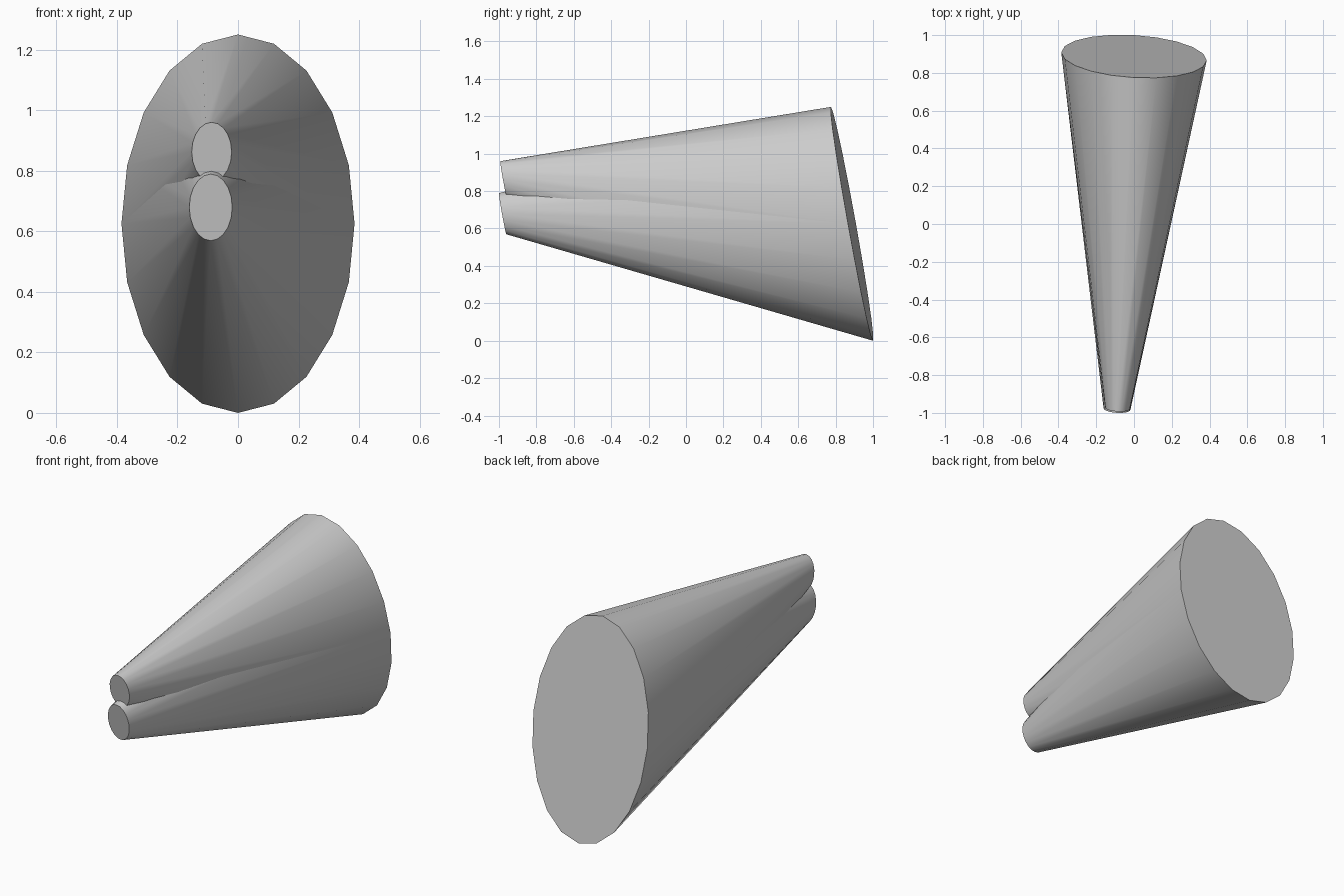
import bpy, bmesh, math

if "Cube" in bpy.data.objects:
    bpy.data.objects.remove(bpy.data.objects["Cube"])

SIDES = 20


def ring(bm, center, rx, rz, slope_x, slope_z):
    """Ellipse facing along y, lying in a slightly tilted plane."""
    cx, cy, cz = center
    verts = []
    for i in range(SIDES):
        a = 2 * math.pi * i / SIDES
        dx, dz = rx * math.sin(a), rz * math.cos(a)
        verts.append(bm.verts.new((cx + dx, cy + slope_x * dx + slope_z * dz, cz + dz)))
    return verts


def tapered_cone(name, tip, tip_rx, tip_rz, cap_back):
    bm = bmesh.new()
    front = ring(bm, tip, tip_rx, tip_rz, -0.055, -0.18)
    back = ring(bm, (0, 0.8875, 0.625), 0.385, 0.625, -0.055, -0.18)
    for i in range(SIDES):
        j = (i + 1) % SIDES
        bm.faces.new((front[i], front[j], back[j], back[i]))
    bm.faces.new(front)
    if cap_back:
        bm.faces.new(back)
    bmesh.ops.recalc_face_normals(bm, faces=bm.faces)
    mesh = bpy.data.meshes.new(name)
    bm.to_mesh(mesh)
    bm.free()
    obj = bpy.data.objects.new(name, mesh)
    bpy.context.collection.objects.link(obj)
    bpy.ops.object.select_all(action='DESELECT')
    obj.select_set(True)
    bpy.context.view_layer.objects.active = obj
    bpy.ops.object.shade_smooth_by_angle(angle=math.radians(40))


# Two cones spreading from separate tips to one shared oval base
tapered_cone("upper_cone", (-0.087, -0.975, 0.862), 0.066, 0.098, False)
tapered_cone("lower_cone", (-0.09, -0.98, 0.679), 0.071, 0.11, True)
